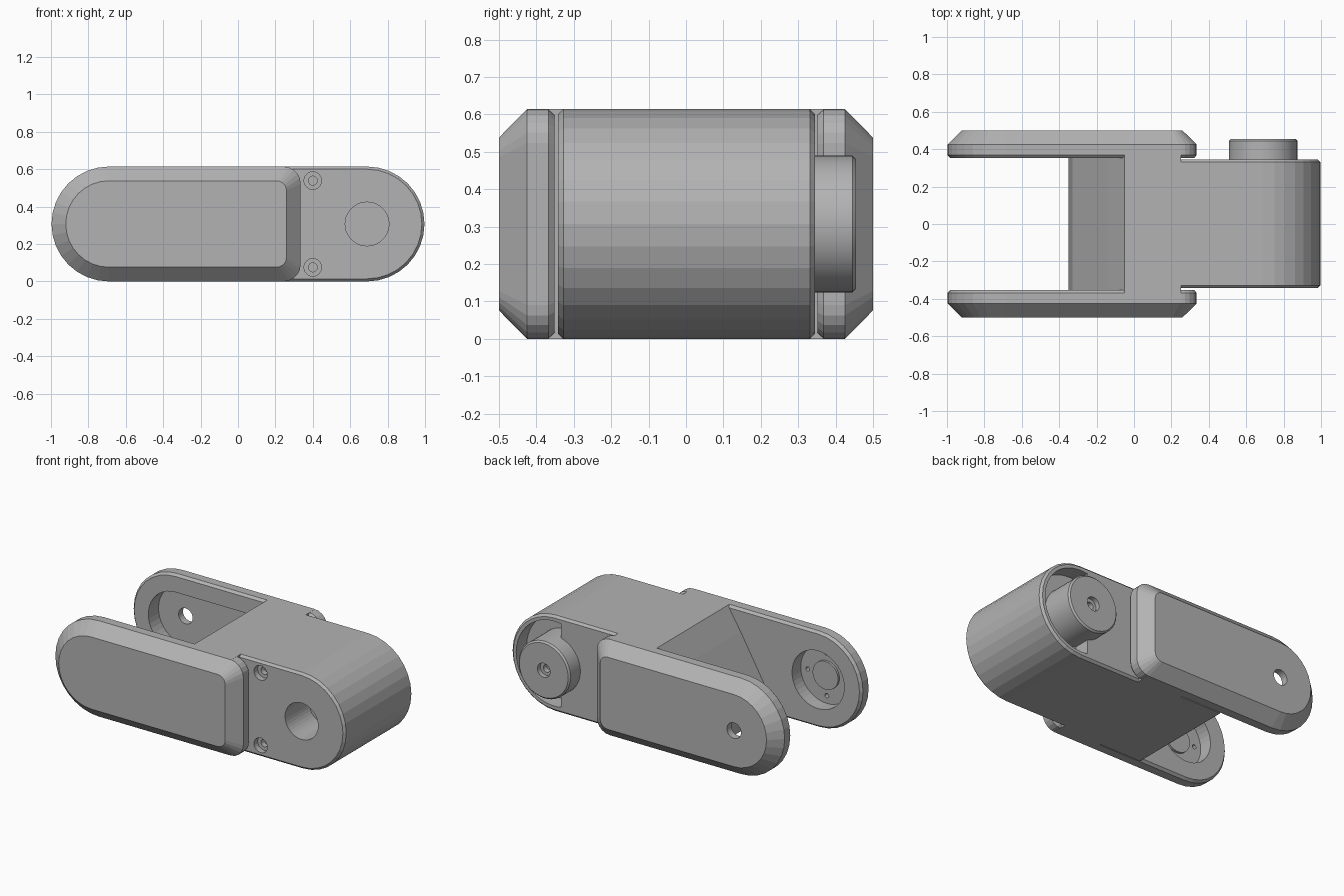
import bpy, bmesh, math
from mathutils import Matrix

cube = bpy.data.objects.get("Cube")
if cube:
    bpy.data.objects.remove(cube)

grey = bpy.data.materials.new("light_grey")
grey.use_nodes = True
colour = (0.45, 0.45, 0.45, 1)
grey.diffuse_color = colour
grey.node_tree.nodes["Principled BSDF"].inputs["Base Color"].default_value = colour

H = 0.614            # overall height
R = H / 2            # end radius
JOINT, AXLE = -0.69, 0.69


def arc(cx, cz, r, start, end, steps):
    return [(cx + r * math.cos(math.radians(start + (end - start) * i / steps)),
             cz + r * math.sin(math.radians(start + (end - start) * i / steps)))
            for i in range(steps + 1)]


def finish(name, bm):
    bmesh.ops.recalc_face_normals(bm, faces=bm.faces)
    mesh = bpy.data.meshes.new(name)
    bm.to_mesh(mesh)
    bm.free()
    mesh.materials.append(grey)
    obj = bpy.data.objects.new(name, mesh)
    bpy.context.scene.collection.objects.link(obj)
    return obj


def loft(name, outline, layers):
    """Stack x-z outlines along y; each layer is (y, inset)."""
    bm = bmesh.new()
    rings = [[bm.verts.new((x, y, z)) for x, z in outline(inset)] for y, inset in layers]
    n = len(rings[0])
    for a, b in zip(rings, rings[1:]):
        for i in range(n):
            j = (i + 1) % n
            bm.faces.new((a[i], a[j], b[j], b[i]))
    bm.faces.new(rings[0])
    bm.faces.new(rings[-1])
    return finish(name, bm)


def disc(name, x, z, r, layers, sides=40):
    return loft(name, lambda i: arc(x, z, r - i, 0, 360, sides)[:-1], layers)


def cut(target, cutters):
    """Subtract each cutter, then remove it."""
    for c in cutters:
        mod = target.modifiers.new("cut", 'BOOLEAN')
        mod.operation, mod.solver, mod.object = 'DIFFERENCE', 'EXACT', c
        bpy.context.view_layer.update()
        graph = bpy.context.evaluated_depsgraph_get()
        mesh = bpy.data.meshes.new_from_object(target.evaluated_get(graph))
        target.modifiers.clear()
        target.data = mesh
        bpy.data.objects.remove(c)


def smooth(obj):
    bpy.ops.object.select_all(action='DESELECT')
    obj.select_set(True)
    bpy.context.view_layer.objects.active = obj
    bpy.ops.object.shade_smooth_by_angle(angle=math.radians(25))


# Body with the rounded axle end
def body_outline(i):
    return [(0.1, i), *arc(AXLE, R, R - i, -90, 90, 16), (0.1, H - i)]


def pocket_outline(i):
    return arc(AXLE, R, 0.272, -100, 100, 24)


body = loft("body", body_outline, [(-0.342, 0.014), (-0.328, 0), (0.331, 0), (0.345, 0.014)])
cutters = [loft("pocket_cutter", pocket_outline, [(0.24, 0), (0.4, 0)]),
           disc("axle_cutter", AXLE, R, 0.117, [(-0.4, 0), (-0.1, 0)])]
for z in (0.075, H - 0.075):
    cutters.append(disc("screw_cutter", 0.4, z, 0.047, [(-0.4, 0), (-0.305, 0)], 24))
    cutters.append(disc("socket_cutter", 0.4, z, 0.024, [(-0.4, 0), (-0.27, 0)], 16))
cut(body, cutters)

# Solid bridge between the arms, and the web that slopes down from it
loft("bridge", lambda i: [(-0.05, 0), (0.25, 0), (0.25, H), (-0.05, H)],
     [(-0.42, 0), (0.42, 0)])
loft("web", lambda i: [(-0.05, 0), (-0.05, H), (-0.14, 0.47), (-0.33, 0.14), (-0.35, 0)],
     [(-0.362, 0), (0.362, 0)])


# Side arms with a wide outer chamfer
def arm_outline(i):
    r, edge = 0.09 - 0.5 * i, 0.335 - i
    return (arc(JOINT, R, R - i, 90, 270, 16)
            + arc(edge - r, i + r, r, -90, 0, 5)
            + arc(edge - r, H - i - r, r, 0, 90, 5))


def slot_outline(i):
    return arc(JOINT, R, 0.192, 90, 270, 20) + [(-0.05, R - 0.192), (-0.05, R + 0.192)]


arms = {}
for name, s in (("back_arm", 1), ("front_arm", -1)):
    arms[s] = loft(name, arm_outline,
                   [(s * 0.352, 0.014), (s * 0.368, 0), (s * 0.425, 0), (s * 0.5, 0.076)])

# Back arm: hub slot and through hole
cut(arms[1], [loft("slot_cutter", slot_outline, [(0.3, 0), (0.455, 0)]),
              disc("hole_cutter", JOINT, R, 0.05, [(0.3, 0), (0.6, 0)], 24)])

# Front arm: round seat with four small holes and a raised disc
cutters = [disc("seat_cutter", JOINT, R, 0.185, [(-0.3, 0), (-0.44, 0)])]
for k in range(4):
    a = math.radians(90 * k)
    cutters.append(disc("pin_cutter", JOINT + 0.135 * math.cos(a), R + 0.135 * math.sin(a),
                        0.014, [(-0.3, 0), (-0.47, 0)], 12))
cut(arms[-1], cutters)
smooth(disc("seat_disc", JOINT, R, 0.09, [(-0.445, 0), (-0.425, 0)]))

# Axle hub standing in the pocket, with a screw recess
hub = disc("axle_hub", AXLE, R, 0.183, [(0.22, 0), (0.445, 0), (0.455, 0.01)], 48)
cut(hub, [disc("recess_cutter", AXLE, R, 0.045, [(0.425, 0), (0.5, 0)], 24),
          disc("socket_cutter", AXLE, R, 0.024, [(0.39, 0), (0.5, 0)], 16)])
smooth(hub)
